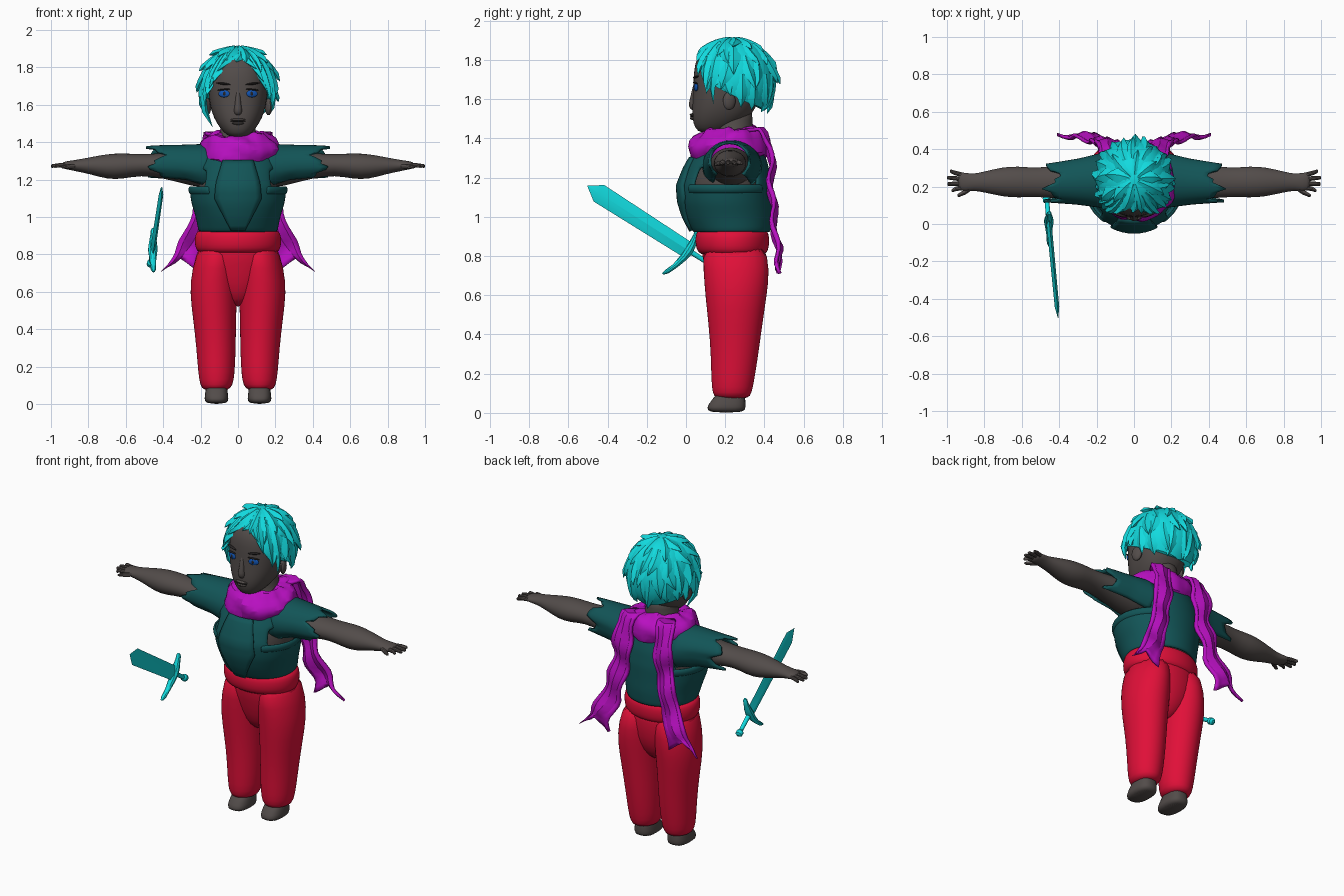
import bpy, bmesh, random
from math import sin, cos, pi, copysign
from mathutils import Vector, Matrix

random.seed(4)
if "Cube" in bpy.data.objects:
    bpy.data.objects.remove(bpy.data.objects["Cube"])


def material(name, r, g, b):
    m = bpy.data.materials.new(name)
    m.use_nodes = True
    m.diffuse_color = (r, g, b, 1)
    m.node_tree.nodes["Principled BSDF"].inputs["Base Color"].default_value = (r, g, b, 1)
    return m


SKIN = material("dark skin", .085, .072, .068)
RED = material("red cloth", .75, .005, .04)
TEAL = material("teal armour", .006, .09, .095)
CYAN = material("cyan", .006, .7, .73)
MAGENTA = material("magenta cloth", .48, .005, .53)
BLUE = material("blue eye", .006, .09, .45)
DARK = material("dark line", .02, .017, .017)


def finish(name, bm, mat, thick=0, sub=0, mirror=False, matrix=None):
    """Turn a bmesh into a shaded object with its modifiers."""
    bmesh.ops.recalc_face_normals(bm, faces=bm.faces)
    if matrix:
        bm.transform(matrix)
    mesh = bpy.data.meshes.new(name)
    bm.to_mesh(mesh)
    bm.free()
    mesh.materials.append(mat)
    ob = bpy.data.objects.new(name, mesh)
    bpy.context.collection.objects.link(ob)
    bpy.ops.object.select_all(action='DESELECT')
    ob.select_set(True)
    bpy.context.view_layer.objects.active = ob
    if sub:
        bpy.ops.object.shade_smooth()
    else:
        bpy.ops.object.shade_smooth_by_angle()
    if thick:
        mod = ob.modifiers.new("thickness", 'SOLIDIFY')
        mod.thickness, mod.offset = thick, 0
    if sub:
        ob.modifiers.new("smooth", 'SUBSURF').levels = sub
        ob.modifiers["smooth"].render_levels = sub
    if mirror:
        ob.modifiers.new("mirror", 'MIRROR')
    return ob


def grid(name, rows, mat, wrap=True, cap=True, keep=None, **kw):
    """Skin rows of points with quads."""
    bm = bmesh.new()
    vs = [[bm.verts.new(p) for p in row] for row in rows]
    n = len(vs[0])
    for a, b in zip(vs, vs[1:]):
        for i in range(n if wrap else n - 1):
            j = (i + 1) % n
            bm.faces.new((a[i], a[j], b[j], b[i]))
    if cap:
        bm.faces.new(vs[0])
        bm.faces.new(vs[-1])
    if keep:
        gone = [f for f in bm.faces if not keep(f.calc_center_median())]
        bmesh.ops.delete(bm, geom=gone, context='FACES')
    return finish(name, bm, mat, **kw)


def loft(name, rings, mat, axis='z', n=24, e=2, **kw):
    """Skin (superellipse) rings (position, centre1, centre2, radius1, radius2)."""
    rows = []
    for t, c1, c2, r1, r2 in rings:
        row = []
        for i in range(n):
            c, s = cos(2 * pi * i / n), sin(2 * pi * i / n)
            p = c1 + r1 * copysign(abs(c) ** (2 / e), c)
            q = c2 + r2 * copysign(abs(s) ** (2 / e), s)
            row.append({'x': (t, p, q), 'y': (p, t, q), 'z': (p, q, t)}[axis])
        rows.append(row)
    return grid(name, rows, mat, **kw)


def blob(name, loc, size, mat, tilt=0, roll=0, mirror=False):
    bm = bmesh.new()
    m = Matrix.Translation(loc) @ Matrix.Rotation(tilt, 4, 'Z') @ Matrix.Rotation(roll, 4, 'Y') @ Matrix.Diagonal((*size, 1))
    bmesh.ops.create_uvsphere(bm, u_segments=16, v_segments=10, radius=1, matrix=m)
    return finish(name, bm, mat, mirror=mirror)


def interp(table, t):
    """Linear lookup in rows that start with an increasing key."""
    for a, b in zip(table, table[1:]):
        if t <= b[0]:
            f = max(0, (t - a[0]) / (b[0] - a[0]))
            return [p + (q - p) * f for p, q in zip(a[1:], b[1:])]
    return list(table[-1][1:])


# Body, feet, arms and hands
loft("torso", [(.85, 0, .235, .19, .16), (1, 0, .22, .19, .18), (1.15, 0, .21, .215, .19), (1.25, 0, .22, .215, .17),
               (1.33, 0, .23, .19, .13), (1.4, 0, .24, .1, .1), (1.5, 0, .24, .09, .1), (1.56, 0, .24, .09, .1)], SKIN, sub=1)
loft("foot", [(0, .115, .205, .058, .095), (.03, .115, .205, .066, .1), (.06, .115, .215, .06, .088),
              (.12, .115, .235, .055, .065)], SKIN, e=2.6, sub=1, mirror=True)
loft("arm", [(.1, .23, 1.25, .12, .11), (.25, .23, 1.26, .112, .095), (.4, .225, 1.275, .09, .066), (.52, .222, 1.28, .076, .056),
             (.62, .225, 1.272, .085, .07), (.7, .225, 1.27, .08, .068), (.8, .225, 1.275, .056, .043), (.86, .223, 1.275, .044, .032),
             (.9, .225, 1.277, .05, .024), (.945, .23, 1.277, .048, .018)], SKIN, axis='x', sub=1, mirror=True)
for i, tip in enumerate((.975, .998, 1, .985)):
    y0, y1 = .194 + .023 * i, .18 + .034 * i
    loft("finger", [(.92, y0, 1.277, .013, .012), (.955, (y0 + y1) / 2, 1.277, .012, .012), (tip - .005, y1, 1.273, .01, .01),
                    (tip, y1, 1.272, .005, .005)], SKIN, axis='x', n=10, mirror=True)
loft("thumb", [(.86, .2, 1.275, .014, .014), (.9, .172, 1.272, .014, .013), (.935, .155, 1.268, .011, .01),
               (.945, .152, 1.267, .005, .005)], SKIN, axis='x', n=10, mirror=True)

# Head and face
loft("head", [(1.425, 0, .13, .04, .055), (1.45, 0, .14, .075, .095), (1.5, 0, .175, .115, .145), (1.56, 0, .195, .142, .165),
              (1.62, 0, .208, .155, .173), (1.7, 0, .215, .162, .178), (1.78, 0, .22, .157, .178), (1.84, 0, .22, .13, .15),
              (1.88, 0, .22, .07, .09)], SKIN, e=2.3, sub=1)
loft("nose", [(1.54, 0, .045, .012, .012), (1.562, 0, .034, .027, .026), (1.6, 0, .04, .016, .02),
              (1.69, 0, .05, .013, .012)], SKIN, n=12, sub=1)
blob("ear", (.163, .22, 1.59), (.018, .034, .046), SKIN, tilt=.3, mirror=True)
blob("eye", (.075, .05, 1.66), (.031, .008, .02), BLUE, tilt=.3, mirror=True)
blob("pupil", (.073, .043, 1.66), (.009, .003, .011), DARK, tilt=.3, mirror=True)
blob("eyelid_line", (.076, .047, 1.682), (.036, .008, .004), DARK, tilt=.3, roll=.08, mirror=True)
blob("eyebrow", (.078, .05, 1.713), (.04, .009, .006), DARK, tilt=.3, roll=-.12, mirror=True)
blob("upper_lip", (0, .037, 1.52), (.04, .018, .008), SKIN)
blob("mouth_line", (0, .032, 1.512), (.042, .012, .003), DARK)
blob("lower_lip", (0, .038, 1.502), (.032, .018, .009), SKIN)

# Trousers with rolled waistband
loft("trouser_leg", [(.07, .118, .235, .065, .085), (.1, .115, .235, .088, .1), (.16, .115, .238, .098, .11),
                     (.3, .117, .248, .106, .122), (.45, .125, .252, .115, .138), (.6, .132, .255, .128, .158),
                     (.72, .125, .258, .122, .17), (.88, .105, .245, .1, .165)], RED, sub=1, mirror=True)
loft("trouser_seat", [(.52, 0, .25, .04, .06), (.6, 0, .255, .14, .12), (.7, 0, .255, .21, .15), (.8, 0, .245, .225, .165),
                      (.9, 0, .24, .21, .17)], RED, sub=1)
loft("waistband", [(.8, 0, .24, .195, .155), (.82, 0, .238, .222, .178), (.85, 0, .236, .232, .188), (.895, 0, .236, .232, .19),
                   (.925, 0, .236, .222, .182), (.935, 0, .236, .19, .16)], RED, n=32, sub=1)

# Cuirass with armholes and a raised centre plate
CUIRASS = [(.92, .235, .2, .187), (1, .217, .215, .212), (1.08, .203, .24, .223), (1.16, .2, .25, .225), (1.25, .212, .237, .2), (1.34, .225, .2, .16)]
levels = [.92 + .03 * i for i in range(15)]
loft("cuirass", [(z, 0, cy, rx, ry) for z in levels for cy, rx, ry in [interp(CUIRASS, z)]], TEAL, n=40, cap=False,
     keep=lambda c: c.z < 1.16 or abs(c.x) < .175, thick=.022, sub=1)
rim = []
for z, grow in ((1.12, 0), (1.13, .012), (1.15, .014), (1.165, .004)):
    cy, rx, ry = interp(CUIRASS, z)
    rim.append((z, 0, cy, rx + grow, ry + grow))
loft("armhole_rim", rim, TEAL, n=40, cap=False, keep=lambda c: abs(c.x) > .15, thick=.012, sub=1)
PLATE = [(.93, .035), (1.1, .122), (1.18, .115), (1.3, .08)]
rows = []
for i in range(14):
    z = .93 + .37 * i / 13
    (cy, rx, ry), (w,) = interp(CUIRASS, z), interp(PLATE, z)
    rows.append([(w * u / 4, cy - (ry + .016) * (1 - (w * u / 4 / rx) ** 2) ** .5, z) for u in range(-4, 5)])
grid("centre_plate", rows, TEAL, wrap=False, cap=False, thick=.022)

# Ragged shoulder sleeves, open underneath
SLEEVE = [(0, .235, 1.26, .145, .125), (.5, .228, 1.28, .118, .1), (1, .222, 1.285, .1, .092)]
rows = []
for i in range(9):
    cy, cz, ry, rz = interp(SLEEVE, i / 8)
    row = []
    for k in range(29):
        a = -.85 + (pi + 1.7) * k / 28
        end = .39 + .09 * abs(((k * .25) % 2) - 1) + .015 * sin(k * 2.1)
        row.append((.15 + (end - .15) * i / 8, cy + ry * cos(a), cz + rz * sin(a)))
    rows.append(row)
grid("sleeve", rows, TEAL, wrap=False, cap=False, thick=.014, mirror=True)

# Scarf: folded collar and two swallow-tailed ends
rows = []
for i in range(48):
    u = 2 * pi * i / 48
    row = []
    for k in range(20):
        v = 2 * pi * k / 20
        r = 1 + .1 * sin(4 * v + 2 * sin(2 * u)) + .07 * sin(7 * u + 2 * v) + .04 * sin(13 * u)
        out = .062 * r * cos(v) - .02 * sin(v)
        row.append((.01 + (.15 + out) * sin(u), .22 - (.14 + out) * cos(u), 1.37 + .08 * r * sin(v) - .012 * cos(u)))
    rows.append(row)
grid("scarf_collar", rows + rows[:1], MAGENTA, cap=False)
TAIL = [(0, .1, .3, 1.44, .045), (.1, .13, .39, 1.45, .055), (.2, .14, .435, 1.36, .062), (.4, .145, .435, 1.2, .06),
        (.6, .18, .445, 1.04, .058), (.75, .22, .46, .91, .068), (.88, .27, .472, .8, .075), (1, .31, .48, .71, .092)]
rows = []
for i in range(25):
    t = i / 24
    x, y, z, w = interp(TAIL, t)
    w *= 1 + .13 * sin(26 * t)
    notch = .07 * max(0, t - .8) / .2
    rows.append([(x + w * u / 3, y + .012 * sin(24 * t + u * .4) + .008 * cos(u * 1.5), z + notch * (1 - abs(u) / 3))
                 for u in range(-3, 4)])
grid("scarf_tail", rows, MAGENTA, wrap=False, cap=False, thick=.018, mirror=True)

# Hair: cap with a shaped hairline, then layered pointed tufts
HAIRLINE = [(0, .8), (.5, .95), (.85, 1.5), (1.4, 1.78), (2, 2.05), (pi, 2.3)]


def scalp(a, p, lift=0):
    n = Vector((sin(a) * sin(p), -cos(a) * sin(p), cos(p)))
    return Vector((0, .238, 1.69)) + Vector((n.x * .183, n.y * .2, n.z * .208)) + n * lift


grid("hair_cap", [[scalp(a, .02 + (interp(HAIRLINE, abs(a))[0] - .02) * i / 12) for a in [2 * pi * k / 40 - pi for k in range(40)]]
                  for i in range(13)], CYAN, thick=.03)
hair = bmesh.new()


def tuft(a, p0, p1, w, lift, bend=0):
    """Flat-sided lock following the scalp down to a point."""
    last = None
    for i in range(5):
        s = i / 5
        p = p0 + (p1 - p0) * s
        half = w * (.6 + 1.2 * s * (1 - s)) * (1 - s * s) / max(.2, sin(p)) / .19
        c = a + bend * s * s
        out = .005 + lift * s * s
        ring = [hair.verts.new(scalp(c + da, p, out + h)) for da, h in ((-half, 0), (0, .016), (half, 0), (0, -.02))]
        for k in range(4) if last else ():
            hair.faces.new((last[k], last[k - 1], ring[k - 1], ring[k]))
        last = ring
    tip = hair.verts.new(scalp(a + bend, p1, .005 + lift))
    for k in range(4):
        hair.faces.new((last[k], last[k - 1], tip))


for count, start, length in ((9, .12, .75), (13, .55, .8), (16, .95, .8), (18, 1.4, .8)):
    for k in range(count):
        a = 2 * pi * (k + random.uniform(-.25, .25)) / count - pi
        limit = interp(HAIRLINE, abs(a))[0] + random.uniform(.05, .25)
        p1 = min(start + length * random.uniform(.8, 1.2), limit)
        if p1 - start > .25:
            tuft(a, start, p1, random.uniform(.045, .065), random.uniform(.01, .04), random.uniform(-.25, .25))
for a, p1, lift, bend in ((.25, 1.15, .03, .3), (.5, 1.45, .03, .2), (.8, 1.85, .03, .15), (1.1, 2.05, .04, 0),
                          (-.3, 1.2, .03, -.3), (-.6, 1.6, .03, -.2), (-.9, 2, .03, -.2), (-1.15, 2.5, .05, -.1)):
    tuft(a, .45, p1, .04, lift, bend)
finish("hair_tufts", hair, CYAN)

# Floating sword, built along its own axis and then placed
along = Vector((.045, -.47, .3)).normalized()
flat = along.cross(Vector((1, 0, 0))).normalized()
if flat.z < 0:
    flat = -flat
place = Matrix((along, flat, along.cross(flat))).transposed().to_4x4()
place.translation = (-.455, .01, .83)
loft("sword_blade", [(0, 0, 0, .043, .014), (.54, 0, 0, .05, .012), (.61, 0, 0, .001, .001)], CYAN, axis='x', n=4, matrix=place)
loft("sword_guard", [(w, 1.6 * w * w - .005, 0, r, r * 1.1) for w, r in ((-.172, .006), (-.15, .013), (-.1, .014), (-.04, .02),
     (0, .024), (.04, .02), (.08, .014), (.105, .013), (.118, .006))], CYAN, axis='y', n=10, matrix=place)
loft("sword_grip", [(-.165, 0, 0, .008, .008), (-.155, 0, 0, .021, .021), (-.135, 0, 0, .021, .021), (-.123, 0, 0, .012, .012),
                    (.01, 0, 0, .014, .014)], CYAN, axis='x', n=12, matrix=place)
